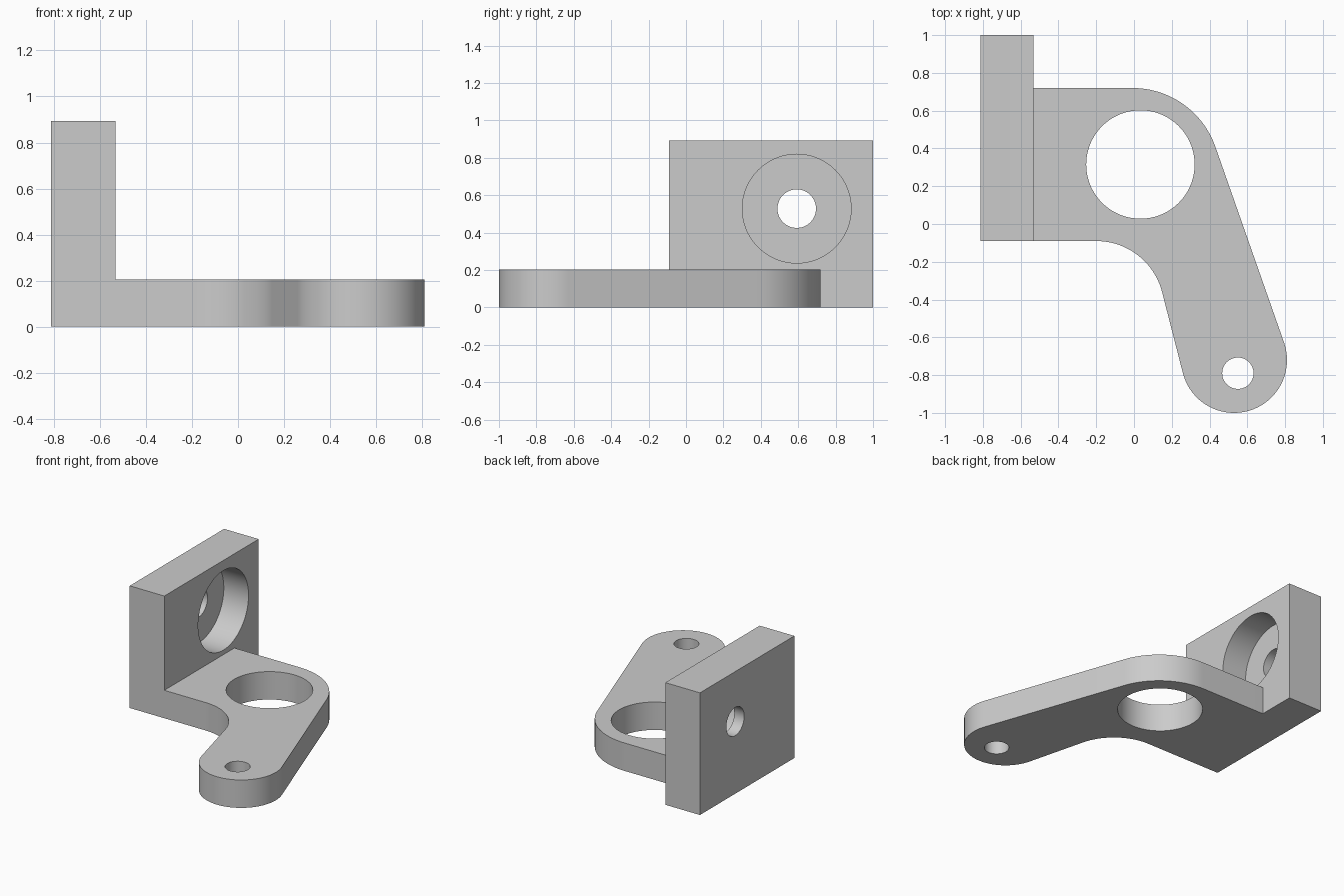
import bpy, bmesh
from math import sin, cos, pi, radians
from mathutils import Matrix

cube = bpy.data.objects.get("Cube")
if cube:
    bpy.data.objects.remove(cube, do_unlink=True)

grey = bpy.data.materials.new("plain grey")
grey.use_nodes = True
colour = (0.6, 0.6, 0.6, 1)
grey.diffuse_color = colour
grey.node_tree.nodes["Principled BSDF"].inputs["Base Color"].default_value = colour

X0, X1 = -0.813, -0.533      # wall thickness
Y0, Y1 = -0.09, 1.0          # wall length
WALL_H, ARM_H = 0.893, 0.204


def arc(cx, cy, r, start, end, n=24):
    angles = [radians(start + (end - start) * i / n) for i in range(n + 1)]
    return [(cx + r * cos(a), cy + r * sin(a)) for a in angles]


def add_object(name, bm):
    bmesh.ops.recalc_face_normals(bm, faces=bm.faces)
    mesh = bpy.data.meshes.new(name)
    bm.to_mesh(mesh)
    bm.free()
    mesh.materials.append(grey)
    obj = bpy.data.objects.new(name, mesh)
    bpy.context.collection.objects.link(obj)
    return obj


def prism(name, outline, height):
    bm = bmesh.new()
    base = bm.faces.new([bm.verts.new((x, y, 0)) for x, y in outline])
    top = bmesh.ops.extrude_face_region(bm, geom=[base])["geom"]
    verts = [v for v in top if isinstance(v, bmesh.types.BMVert)]
    bmesh.ops.translate(bm, vec=(0, 0, height), verts=verts)
    return add_object(name, bm)


def cylinder(name, centre, radius, depth, axis="Z"):
    bm = bmesh.new()
    turn = Matrix.Rotation(pi / 2, 4, "Y") if axis == "X" else Matrix()
    bmesh.ops.create_cone(bm, cap_ends=True, segments=72, radius1=radius,
                          radius2=radius, depth=depth,
                          matrix=Matrix.Translation(centre) @ turn)
    obj = add_object(name, bm)
    obj.hide_render = True
    return obj


def combine(target, other, operation):
    mod = target.modifiers.new(operation.lower(), "BOOLEAN")
    mod.operation, mod.solver, mod.object = operation, "EXACT", other
    bpy.context.view_layer.objects.active = target
    bpy.ops.object.modifier_apply(modifier=mod.name)
    bpy.data.objects.remove(other, do_unlink=True)


# Upright wall
bracket = prism("bracket", [(X0, Y0), (X1, Y0), (X1, Y1), (X0, Y1)], WALL_H)

# Flat bent arm with rounded shoulder, rounded tip and inner fillet
inside = X0 + 0.1
outline = [(inside, Y0)]
outline += arc(-0.20, -0.45, 0.36, 90, 14.6)
outline += arc(0.53, -0.72, 0.28, 194.6, 379.4, 48)
outline += arc(-0.008, 0.255, 0.465, 19.4, 90)
outline += [(inside, 0.72)]
combine(bracket, prism("arm", outline, ARM_H), "UNION")

# Holes through the arm
combine(bracket, cylinder("large_bore", (0.034, 0.315, 0.1), 0.287, 0.5), "DIFFERENCE")
combine(bracket, cylinder("tip_hole", (0.55, -0.79, 0.1), 0.083, 0.5), "DIFFERENCE")

# Counterbored hole through the wall
combine(bracket, cylinder("counterbore", (X1, 0.592, 0.528), 0.291, 0.4, "X"), "DIFFERENCE")
combine(bracket, cylinder("wall_hole", (X0, 0.592, 0.528), 0.103, 0.8, "X"), "DIFFERENCE")

bpy.ops.object.select_all(action="DESELECT")
bracket.select_set(True)
bpy.context.view_layer.objects.active = bracket
bpy.ops.object.shade_smooth_by_angle(angle=radians(30))
